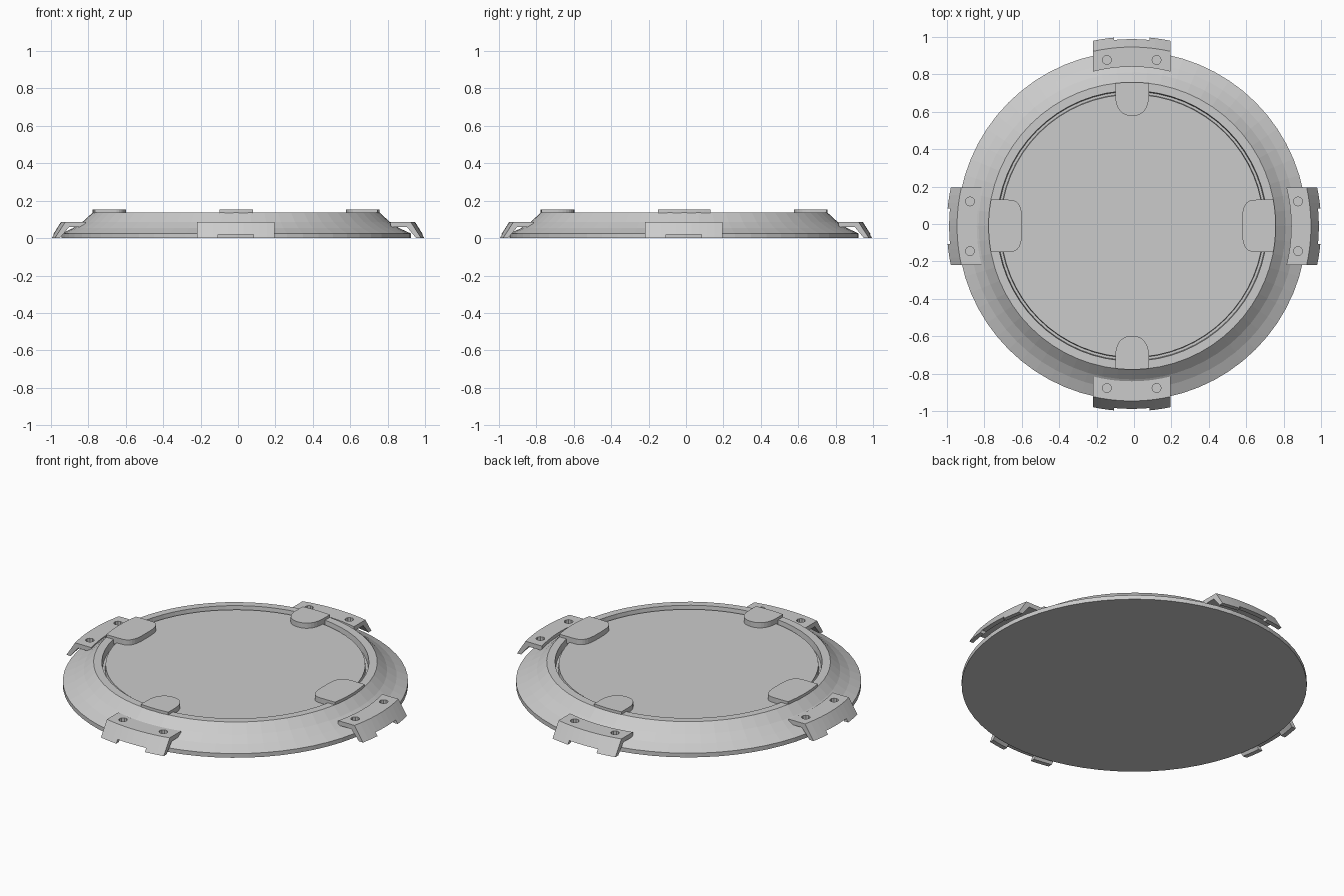
import bpy, bmesh
from math import sin, cos, pi, asin, sqrt
from mathutils import Matrix

if "Cube" in bpy.data.objects:
    bpy.data.objects.remove(bpy.data.objects["Cube"])

OFF = -0.01  # the disc sits slightly off the clamp centre


def finish(name, bm):
    bmesh.ops.recalc_face_normals(bm, faces=bm.faces)
    me = bpy.data.meshes.new(name)
    bm.to_mesh(me)
    bm.free()
    ob = bpy.data.objects.new(name, me)
    bpy.context.collection.objects.link(ob)
    return ob


def lathe(name, profile, n=64):
    # profile runs from the bottom centre outwards and back to the top centre
    bm = bmesh.new()
    rings = [[bm.verts.new((r * cos(2 * pi * i / n), r * sin(2 * pi * i / n), z))
              for i in range(n)] for r, z in profile]
    for a, b in zip(rings, rings[1:]):
        for i in range(n):
            j = (i + 1) % n
            bm.faces.new((a[i], a[j], b[j], b[i]))
    bm.faces.new(rings[0])
    bm.faces.new(rings[-1])
    ob = finish(name, bm)
    ob.location = (OFF, OFF, 0)
    return ob


def extrude_outline(name, pts, z0, z1):
    bm = bmesh.new()
    lo = [bm.verts.new((x, y, z0)) for x, y in pts]
    hi = [bm.verts.new((x, y, z1)) for x, y in pts]
    n = len(pts)
    bm.faces.new(lo)
    bm.faces.new(hi)
    for i in range(n):
        j = (i + 1) % n
        bm.faces.new((lo[i], lo[j], hi[j], hi[i]))
    return finish(name, bm)


# Main disc: flared rim, narrow groove and flat raised floor
lathe("disc", [(0.933, 0), (0.933, 0.025), (0.872, 0.053), (0.82, 0.087),
               (0.767, 0.136), (0.722, 0.136), (0.718, 0.095),
               (0.705, 0.095), (0.702, 0.121)])


# Rounded tabs lying on the rim: outer edge follows the rim circle
def tab(name, half, power, straight, k):
    R, tip = 0.767, 0.587
    pts = []
    for i in range(9):
        y = -half + 2 * half * i / 8
        pts.append((sqrt(R * R - y * y), y))
    for i in range(17):
        t = pi * i / 16
        c, s = cos(t), sin(t)
        y = half * (1 if c > 0 else -1) * abs(c) ** (2 / power)
        pts.append((straight - (straight - tip) * abs(s) ** (2 / power), y))
    ob = extrude_outline(name, pts, 0.11, 0.152)
    ob.rotation_euler.z = k * pi / 2
    ob.location = (OFF, OFF, 0)


for k in range(4):
    if k % 2 == 0:
        tab(f"side_tab_{k}", 0.14, 3.2, 0.67, k)
    else:
        tab(f"end_tab_{k}", 0.09, 2.3, 0.70, k)


# Helper cutters for a clamp: two bolt holes and the bottom notch
def make_cutter():
    bm = bmesh.new()
    for s in (-1, 1):
        bmesh.ops.create_cone(bm, cap_ends=True, segments=10, radius1=0.024,
                              radius2=0.024, depth=0.1,
                              matrix=Matrix.Translation((0.876, 0.133 * s, 0.115)))
    bmesh.ops.create_cube(bm, size=1, matrix=Matrix.Translation((1.0, 0, 0))
                          @ Matrix.Diagonal((0.12, 0.19, 0.04, 1)))
    ob = finish("clamp_cutter", bm)
    ob.hide_render = True
    return ob


cutter = make_cutter()


# Curved clamps hooked over the rim
def clamp(k):
    section = [(0.84, 0.087), (0.945, 0.087), (1.0, 0.0), (0.974, 0.0),
               (0.925, 0.06), (0.84, 0.06)]
    half, n = 0.207, 10
    bm = bmesh.new()
    rows = []
    for i in range(n + 1):
        y = -half + 2 * half * i / n
        rows.append([bm.verts.new((sqrt(r * r - y * y), y, z)) for r, z in section])
    m = len(section)
    for a, b in zip(rows, rows[1:]):
        for i in range(m):
            j = (i + 1) % m
            bm.faces.new((a[i], a[j], b[j], b[i]))
    bm.faces.new(rows[0])
    bm.faces.new(rows[-1])
    ob = finish(f"clamp_{k}", bm)
    mod = ob.modifiers.new("holes", "BOOLEAN")
    mod.operation = "DIFFERENCE"
    mod.solver = "EXACT"
    mod.object = cutter
    bpy.context.view_layer.update()
    dg = bpy.context.evaluated_depsgraph_get()
    me = bpy.data.meshes.new_from_object(ob.evaluated_get(dg))
    ob.modifiers.clear()
    ob.data = me
    ob.rotation_euler.z = k * pi / 2
    ob.location = (0, -0.012, 0) if k % 2 == 0 else (-0.012, 0, 0)


for k in range(4):
    clamp(k)
bpy.data.objects.remove(cutter)
